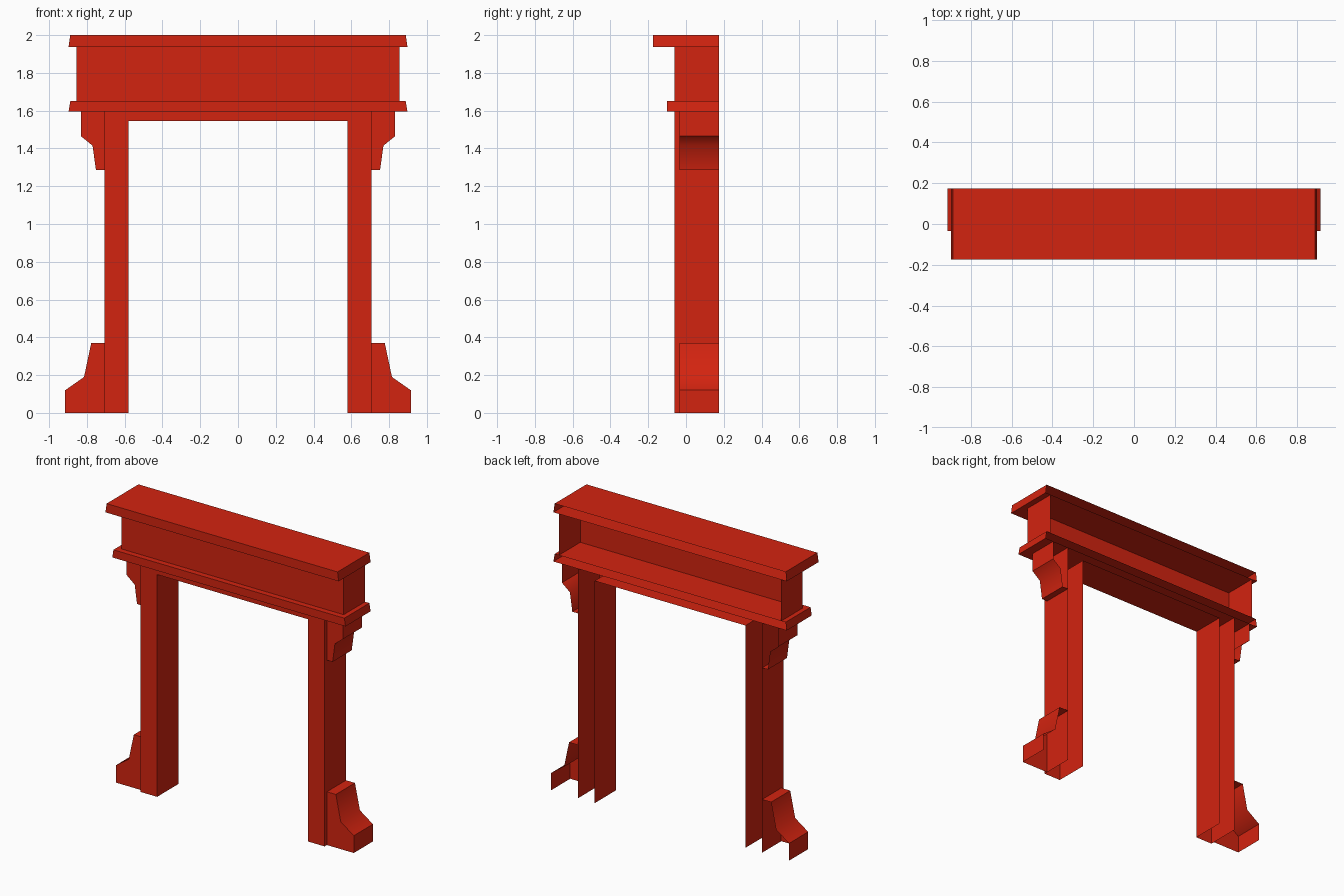
import bpy
import bmesh
import math

cube = bpy.data.objects.get("Cube")
if cube:
    bpy.data.objects.remove(cube, do_unlink=True)

BACK = 0.175  # open back plane shared by every part

red = bpy.data.materials.new("red_paint")
red.use_nodes = True
red.diffuse_color = (0.65, 0.017, 0.005, 1)
red.node_tree.nodes["Principled BSDF"].inputs["Base Color"].default_value = red.diffuse_color


def shell(name, profile, front, open_edges=(), mirror=False, smooth=False):
    """Open-backed shell: front face from an x-z profile, walls running to the back."""
    bm = bmesh.new()
    near = [bm.verts.new((x, front, z)) for x, z in profile]
    far = [bm.verts.new((x, BACK, z)) for x, z in profile]
    bm.faces.new(near)
    n = len(profile)
    for i in range(n):
        if i not in open_edges:
            j = (i + 1) % n
            bm.faces.new((near[j], near[i], far[i], far[j]))
    loose = [v for v in bm.verts if not v.link_faces]
    bmesh.ops.delete(bm, geom=loose, context='VERTS')
    mesh = bpy.data.meshes.new(name)
    bm.to_mesh(mesh)
    bm.free()
    mesh.materials.append(red)
    obj = bpy.data.objects.new(name, mesh)
    bpy.context.collection.objects.link(obj)
    if smooth:
        bpy.ops.object.select_all(action='DESELECT')
        obj.select_set(True)
        bpy.context.view_layer.objects.active = obj
        bpy.ops.object.shade_smooth_by_angle(angle=math.radians(46))
    if mirror:
        obj.modifiers.new("Mirror", 'MIRROR').use_axis[0] = True
    return obj


def band(bottom, top, low, high):
    """Symmetric four-sided profile, given half widths and heights."""
    return [(-bottom, low), (bottom, low), (top, high), (-top, high)]


# Mantel shelf, frieze and ledge
shell("mantel_shelf", band(0.897, 0.888, 1.937, 2.0), -0.175)
shell("frieze", band(0.855, 0.855, 1.65, 1.937), -0.06, open_edges=(0, 2))
shell("lower_ledge", band(0.897, 0.888, 1.595, 1.65), -0.10)

# Lintel between the jambs, only its front and underside
shell("lintel", band(0.58, 0.58, 1.545, 1.595), -0.06, open_edges=(1, 2, 3))

# Jambs with inner and outer walls
jamb = [(0.58, 0), (0.708, 0), (0.708, 1.595), (0.58, 1.595), (0.58, 1.545)]
shell("jambs", jamb, -0.06, open_edges=(0, 2, 3), mirror=True)

# Flared feet outside the jambs
foot = [(0.708, 0), (0.915, 0), (0.915, 0.12), (0.815, 0.19), (0.777, 0.37), (0.708, 0.37)]
shell("feet", foot, -0.035, open_edges=(0, 5), mirror=True, smooth=True)

# Brackets under the ledge
bracket = [(0.708, 1.285), (0.752, 1.285), (0.77, 1.415), (0.832, 1.465), (0.832, 1.595), (0.708, 1.595)]
shell("brackets", bracket, -0.035, open_edges=(4, 5), mirror=True, smooth=True)
